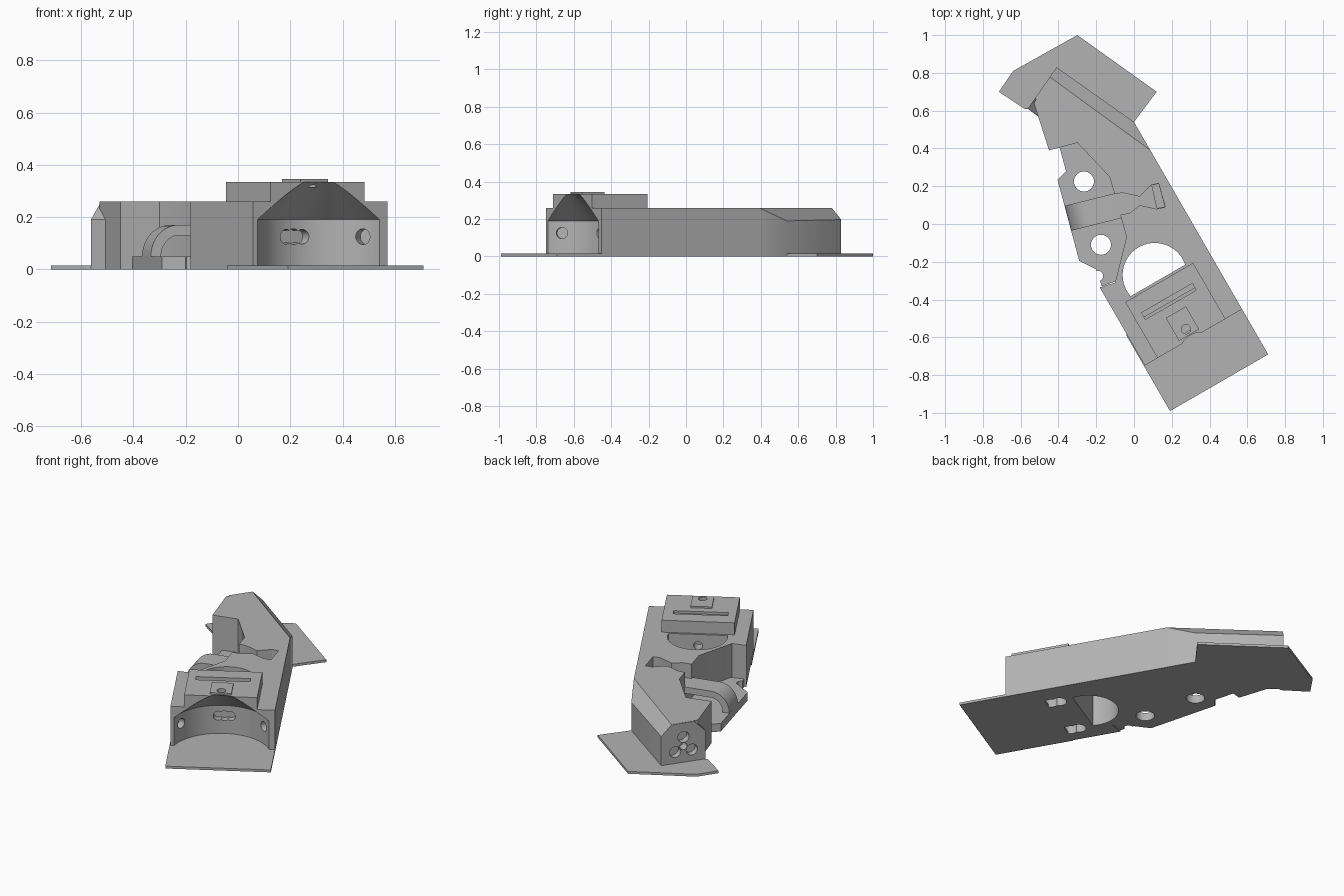
import bpy, bmesh
from math import cos, sin, pi, radians, sqrt
from mathutils import Vector, Matrix

old = bpy.data.objects.get("Cube")
if old:
    bpy.data.objects.remove(old)

grey = bpy.data.materials.new("plain_grey")
grey.use_nodes = True
grey.diffuse_color = (0.45, 0.45, 0.45, 1)
grey.node_tree.nodes["Principled BSDF"].inputs["Base Color"].default_value = (0.45, 0.45, 0.45, 1)

TILT = radians(30)


def loc(u, v):
    """Point across (u) and along (v) the tilted body."""
    return (u * cos(TILT) - v * sin(TILT), u * sin(TILT) + v * cos(TILT))


def finish(name, bm):
    bmesh.ops.recalc_face_normals(bm, faces=bm.faces)
    mesh = bpy.data.meshes.new(name)
    bm.to_mesh(mesh)
    bm.free()
    mesh.materials.append(grey)
    ob = bpy.data.objects.new(name, mesh)
    bpy.context.collection.objects.link(ob)
    return ob


def prism(name, pts, z0, z1, chamfers=()):
    """Upright extrusion of an outline; chamfers are (point, normal) planes."""
    bm = bmesh.new()
    face = bm.faces.new([bm.verts.new((x, y, z0)) for x, y in pts])
    ext = bmesh.ops.extrude_face_region(bm, geom=[face])
    bmesh.ops.translate(bm, vec=(0, 0, z1 - z0),
                        verts=[g for g in ext["geom"] if isinstance(g, bmesh.types.BMVert)])
    for co, no in chamfers:
        cut = bmesh.ops.bisect_plane(bm, geom=bm.verts[:] + bm.edges[:] + bm.faces[:],
                                     plane_co=co, plane_no=no, clear_outer=True)
        edges = [g for g in cut["geom_cut"] if isinstance(g, bmesh.types.BMEdge)]
        bmesh.ops.contextual_create(bm, geom=edges)
    return finish(name, bm)


def box(name, u0, u1, v0, v1, z0, z1):
    return prism(name, [loc(u0, v0), loc(u1, v0), loc(u1, v1), loc(u0, v1)], z0, z1)


def rod(name, centre, axis, r, length, r2=None, stretch=1, segments=32):
    """Cylinder or cone about an axis, optionally stretched sideways."""
    bm = bmesh.new()
    turn = Vector(axis).to_track_quat("Z", "Y").to_matrix().to_4x4()
    mat = Matrix.Translation(centre) @ turn @ Matrix.Diagonal((stretch, 1, 1, 1))
    bmesh.ops.create_cone(bm, cap_ends=True, segments=segments, radius1=r,
                          radius2=r if r2 is None else r2, depth=length, matrix=mat)
    return finish(name, bm)


def carve(ob, cutters):
    for c in cutters:
        mod = ob.modifiers.new("cut", "BOOLEAN")
        mod.operation = "DIFFERENCE"
        mod.solver = "EXACT"
        mod.object = c
        bpy.context.view_layer.objects.active = ob
        bpy.ops.object.modifier_apply(modifier=mod.name)


parts, cutters = [], []

# Main body with its chamfered rear edge
rear = Vector((0.59, 0.81, 0))
rear_cut = ((0, 0.54, 0.19), (rear + Vector((0, 0, 1))).normalized())
body = prism("main_body", [loc(-0.325, -0.677), loc(0.27, -0.677), loc(0.27, 0.293), (0, 0.54),
             (-0.41, 0.83), (-0.53, 0.64), (-0.45, 0.39), (-0.30, 0.43), (-0.13, 0.25),
             (-0.10, 0.15), (-0.04, -0.07), (-0.10, -0.31), loc(-0.325, -0.2)], 0, 0.26, [rear_cut])

# Head corner at the rear, chamfered on its inner side
head = prism("rear_head", [(-0.41, 0.83), (-0.563, 0.61), (-0.46, 0.535), (-0.30, 0.75)], 0, 0.259,
             [rear_cut, ((-0.563, 0.61, 0.19), Vector((-0.59, -0.81, 1)).normalized())])

# Raised block on the front
block = box("top_block", -0.247, 0.168, -0.677, -0.335, 0.26, 0.335)
pad = box("small_pad", -0.103, 0.02, -0.655, -0.515, 0.33, 0.345)

# Round front cavity: straight wall below, cone above
cx, cy = loc(-0.035, -0.774)
well = rod("well_cutter", (cx, cy, 0.045), (0, 0, 1), 0.287, 0.29, segments=96)
cone = rod("cone_cutter", (cx, cy, 0.275), (0, 0, 1), 0.287, 0.17, r2=0.085, segments=96)
carve(body, [well, cone])
carve(block, [cone])
cutters += [well, cone]

# Holes in the cavity wall
for angle, stretch in ((-55, 1), (0, 2), (55, 1)):
    a = radians(120 + angle)
    out = Vector((cos(a), sin(a), 0))
    c = rod("wall_hole_cutter", Vector((cx, cy, 0.125)) + out * 0.287, out, 0.03, 0.08)
    if stretch > 1:
        side = Vector((-out.y, out.x, 0))
        c2 = [rod("wall_slot_cutter", Vector((cx, cy, 0.125)) + out * 0.287 + side * s, out, 0.028, 0.08)
              for s in (-0.035, 0.035)]
        carve(body, c2)
        cutters += c2
    carve(body, [c])
    cutters.append(c)

# Large round opening with a flat front wall
ring = [(-0.04 + 0.17 * cos(i * pi / 32), -0.289 + 0.17 * sin(i * pi / 32)) for i in range(64)]
ring = [p for p in ring if p[1] > -0.333]
start = next(i for i, p in enumerate(ring) if i and p[0] > ring[i - 1][0] + 0.1)
opening = prism("opening_cutter", [loc(*p) for p in ring[start:] + ring[:start]], -0.1, 0.3)
pin = rod("pin_hole_cutter", (*loc(-0.04, -0.34), 0.19), (*loc(0, 1), 0), 0.025, 0.1)

# Trench on top that the strap runs into, with a deeper end pocket
trench = prism("trench_cutter", [(-0.15, 0.15), (-0.06, 0.165), (0.03, 0.145), (0.09, 0.205), (0.13, 0.215),
               (0.165, 0.09), (0.12, 0.08), (0.03, 0.10), (-0.02, 0.06), (-0.15, 0.03)], 0.17, 0.3)
pocket = prism("pocket_cutter", [(0.095, 0.205), (0.13, 0.213), (0.163, 0.092), (0.122, 0.084)], 0.12, 0.3)

# Two rounded pockets underneath
under = []
for u in (0.11, -0.21):
    for v in (-0.46, -0.41):
        under.append(rod("under_cutter", (*loc(u, v), 0), (0, 0, 1), 0.042, 0.12))
carve(body, [opening, pin, trench, pocket] + under)
cutters += [opening, pin, trench, pocket] + under

# Groove across the block and a notch in the pad
groove = box("groove_cutter", -0.2, 0.11, -0.468, -0.427, 0.295, 0.4)
notch = rod("notch_cutter", (*loc(-0.04, -0.62), 0.345), (0, 0, 1), 0.025, 0.06)
carve(block, [groove, notch])
carve(pad, [notch])
lip = prism("groove_lip", [loc(-0.2, -0.468), loc(0.11, -0.468), loc(0.11, -0.452), loc(-0.2, -0.452)], 0.29, 0.32)
cutters += [groove, notch]

# Three-lobed recess in the rear end face
end = Vector((-0.82, 0.57, 0)).normalized()
across = Vector((-end.y, end.x, 0))
mid = Vector((-0.487, 0.72, 0.115))
lobes = [rod("hub_cutter", mid, end, 0.022, 0.12)]
for a in (90, 210, 330):
    spot = mid + across * 0.058 * cos(radians(a)) + Vector((0, 0, 0.058 * sin(radians(a))))
    lobes.append(rod("lobe_cutter", spot, end, 0.034, 0.08))
carve(body, lobes)
carve(head, lobes)
cutters += lobes

# Low side floor with two round holes and an edge notch
floor = prism("side_floor", [(-0.17, -0.33), (-0.20, -0.24), (-0.29, -0.195), (-0.405, 0.235), (-0.36, 0.28),
              (-0.395, 0.41), (-0.28, 0.46), (-0.06, 0.2), (-0.03, -0.07), (-0.09, -0.30)], 0, 0.05)
drills = [rod("floor_hole_cutter", (x, y, 0.02), (0, 0, 1), r, 0.2)
          for x, y, r in ((-0.265, 0.225, 0.053), (-0.175, -0.11, 0.053), (-0.19, -0.275, 0.027))]
carve(floor, drills)
cutters += drills

# Curved strap rising from the floor into the trench
outer, inner = [], []
for i in range(13):
    a = pi - i * pi / 24
    outer.append((0.11 + 0.11 * cos(a), 0.05 + 0.12 * sin(a)))
    inner.append((0.11 + 0.07 * cos(a), 0.05 + 0.08 * sin(a)))
profile = outer + [(0.36, 0.17), (0.36, 0.13)] + inner[::-1]
d = Vector((0.97, 0.245, 0)).normalized()
w = Vector((-d.y, d.x, 0))
bm = bmesh.new()
base = Vector((-0.35, 0.03, 0)) - w * 0.068
face = bm.faces.new([bm.verts.new(base + d * s + Vector((0, 0, z))) for s, z in profile])
ext = bmesh.ops.extrude_face_region(bm, geom=[face])
bmesh.ops.translate(bm, vec=w * 0.136, verts=[g for g in ext["geom"] if isinstance(g, bmesh.types.BMVert)])
strap = finish("curved_strap", bm)

# Thin base plates at both ends
front_plate = box("front_plate", -0.33, 0.27, -0.953, -0.487, 0, 0.015)
rear_plate = prism("rear_plate", [(-0.715, 0.70), (-0.64, 0.81), (-0.30, 1.0), (0.12, 0.70), (0, 0.54),
                   (-0.41, 0.82), (-0.56, 0.61), (-0.58, 0.61)], 0, 0.015)

for c in cutters:
    bpy.data.objects.remove(c)

bpy.ops.object.select_all(action="DESELECT")
for ob in (body, head, block, pad, lip, floor, strap, front_plate, rear_plate):
    ob.select_set(True)
bpy.context.view_layer.objects.active = body
bpy.ops.object.shade_smooth_by_angle(angle=radians(30))
